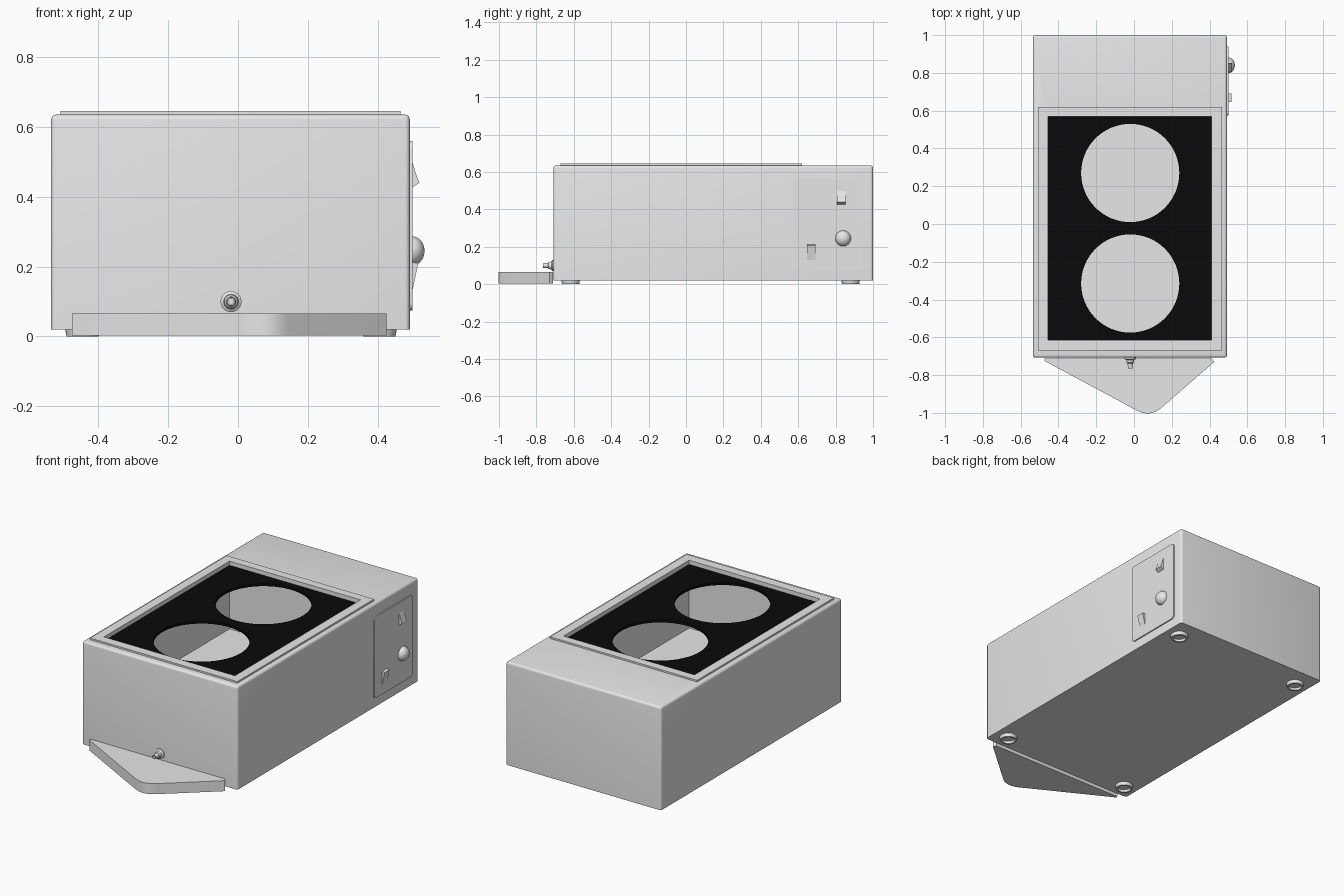
import bpy, bmesh, math
from mathutils import Matrix, Vector

cube = bpy.data.objects.get("Cube")
if cube:
    bpy.data.objects.remove(cube, do_unlink=True)


def material(name, rgb):
    m = bpy.data.materials.new(name)
    m.use_nodes = True
    m.diffuse_color = (*rgb, 1)
    m.node_tree.nodes["Principled BSDF"].inputs["Base Color"].default_value = (*rgb, 1)
    return m


grey = material("light grey", (0.8, 0.8, 0.8))
black = material("black", (0.003, 0.003, 0.003))


def finish(name, bm, mat, smooth=False):
    bmesh.ops.recalc_face_normals(bm, faces=bm.faces)
    me = bpy.data.meshes.new(name)
    bm.to_mesh(me)
    bm.free()
    me.materials.append(mat)
    ob = bpy.data.objects.new(name, me)
    bpy.context.collection.objects.link(ob)
    bpy.ops.object.select_all(action='DESELECT')
    ob.select_set(True)
    bpy.context.view_layer.objects.active = ob
    if smooth:
        bpy.ops.object.shade_smooth_by_angle(angle=math.radians(35))
    return ob


def box(name, x, y, z, mat=grey, bevel=0, which=None):
    """Box from ranges, with rounded edges chosen by a rule."""
    bm = bmesh.new()
    bmesh.ops.create_cube(bm, size=1)
    for v in bm.verts:
        v.co = [r[0] if c < 0 else r[1] for r, c in zip((x, y, z), v.co)]
    if bevel:
        edges = [e for e in bm.edges if which(e)]
        bmesh.ops.bevel(bm, geom=edges, offset=bevel, segments=4,
                        profile=0.5, affect='EDGES')
    return finish(name, bm, mat, bool(bevel))


def extrude(name, points, shift, mat=grey, smooth=False):
    """Solid from a flat outline pushed along a vector."""
    bm = bmesh.new()
    face = bm.faces.new([bm.verts.new(p) for p in points])
    out = bmesh.ops.extrude_face_region(bm, geom=[face])["geom"]
    bmesh.ops.translate(bm, vec=shift,
                        verts=[g for g in out if isinstance(g, bmesh.types.BMVert)])
    return finish(name, bm, mat, smooth)


def lathe(name, profile, origin, axis, steps=32):
    """Turn (radius, height) pairs around an axis."""
    bm = bmesh.new()
    verts = [bm.verts.new((r, 0, h)) for r, h in profile]
    edges = [bm.edges.new(pair) for pair in zip(verts, verts[1:])]
    bmesh.ops.spin(bm, geom=verts + edges, cent=(0, 0, 0), axis=(0, 0, 1),
                   angle=math.tau, steps=steps)
    bmesh.ops.remove_doubles(bm, verts=bm.verts, dist=0.0002)
    turn = Vector(axis).to_track_quat('Z', 'Y').to_matrix().to_4x4()
    bm.transform(Matrix.Translation(origin) @ turn)
    return finish(name, bm, grey, True)


def cut(ob, cutter):
    bpy.context.view_layer.objects.active = ob
    mod = ob.modifiers.new("cut", 'BOOLEAN')
    mod.operation = 'DIFFERENCE'
    mod.solver = 'EXACT'
    mod.object = cutter
    bpy.ops.object.modifier_apply(modifier=mod.name)
    bpy.data.objects.remove(cutter, do_unlink=True)


X0, X1 = -0.455, 0.41      # well opening
Y0, Y1 = -0.615, 0.57
MID = -0.02                # centre line of the housing

# Housing with an open well
body = box("housing", (-0.535, 0.492), (-0.708, 1.0), (0.02, 0.635), bevel=0.014,
           which=lambda e: max(v.co.z for v in e.verts) > 0.6)
cut(body, box("well_cutter", (X0, X1), (Y0, Y1), (0.24, 0.8)))

# Raised rim around the well
rim = box("well_rim", (-0.508, 0.465), (-0.67, 0.62), (0.63, 0.645))
cut(rim, box("rim_cutter", (X0, X1), (Y0, Y1), (0.5, 0.8)))

# Black cover plate with two round openings
plate = box("cover_plate", (X0, X1), (Y0, Y1), (0.605, 0.62), black)
for y in (0.27, -0.315):
    hole = [(MID + 0.26 * math.cos(a), y + 0.26 * math.sin(a), 0.5)
            for a in (math.tau * i / 64 for i in range(64))]
    cut(plate, extrude("hole_cutter", hole, (0, 0, 0.3), black))

# Feet with recessed undersides
foot = [(0, 0.022), (0.05, 0.022), (0.046, 0), (0.036, 0), (0.034, 0.014), (0, 0.014)]
for side, x in (("right", -0.445), ("left", 0.405)):
    for end, y in (("front", -0.617), ("back", 0.88)):
        lathe(f"{end}_{side}_foot", foot, (x, y, 0), (0, 0, 1))

# Pointed drip tray with a rounded tip
a, tip, b = Vector((-0.475, -0.724)), Vector((0.085, -1.025)), Vector((0.425, -0.73))
p = tip + (a - tip).normalized() * 0.08
q = tip + (b - tip).normalized() * 0.08
arc = [p * (1 - t) ** 2 + tip * 2 * t * (1 - t) + q * t * t
       for t in (i / 10 for i in range(11))]
outline = [Vector((-0.475, -0.712)), a, *arc, b, Vector((0.412, -0.712))]
extrude("drip_tray", [(v.x, v.y, 0.003) for v in outline], (0, 0, 0.063), smooth=True)

# Drain spout
lathe("drain_spout", [(0, 0), (0.03, 0), (0.03, 0.006), (0.021, 0.012), (0.019, 0.026),
                      (0.014, 0.03), (0.012, 0.056), (0.008, 0.056), (0.008, 0.02),
                      (0, 0.02)], (MID, -0.708, 0.1), (0, -1, 0))

# Control panel
box("control_panel", (0.49, 0.499), (0.575, 0.94), (0.075, 0.56), bevel=0.02,
    which=lambda e: abs(e.verts[0].co.x - e.verts[1].co.x) > 0.001)

# Domed knob
dome = [(0.042 * math.cos(t), 0.036 * math.sin(t))
        for t in (math.pi / 2 * i / 10 for i in range(11))]
lathe("control_knob", [(0, 0)] + dome, (0.498, 0.84, 0.245), (1, 0, 0))

# Rocker switches
for name, y, profile in (
        ("upper_switch", 0.807, [(0.497, 0.505), (0.515, 0.45), (0.519, 0.44), (0.497, 0.425)]),
        ("lower_switch", 0.647, [(0.497, 0.212), (0.517, 0.21), (0.513, 0.195), (0.497, 0.12)])):
    extrude(name, [(x, y, z) for x, z in profile], (0, 0.045, 0))
